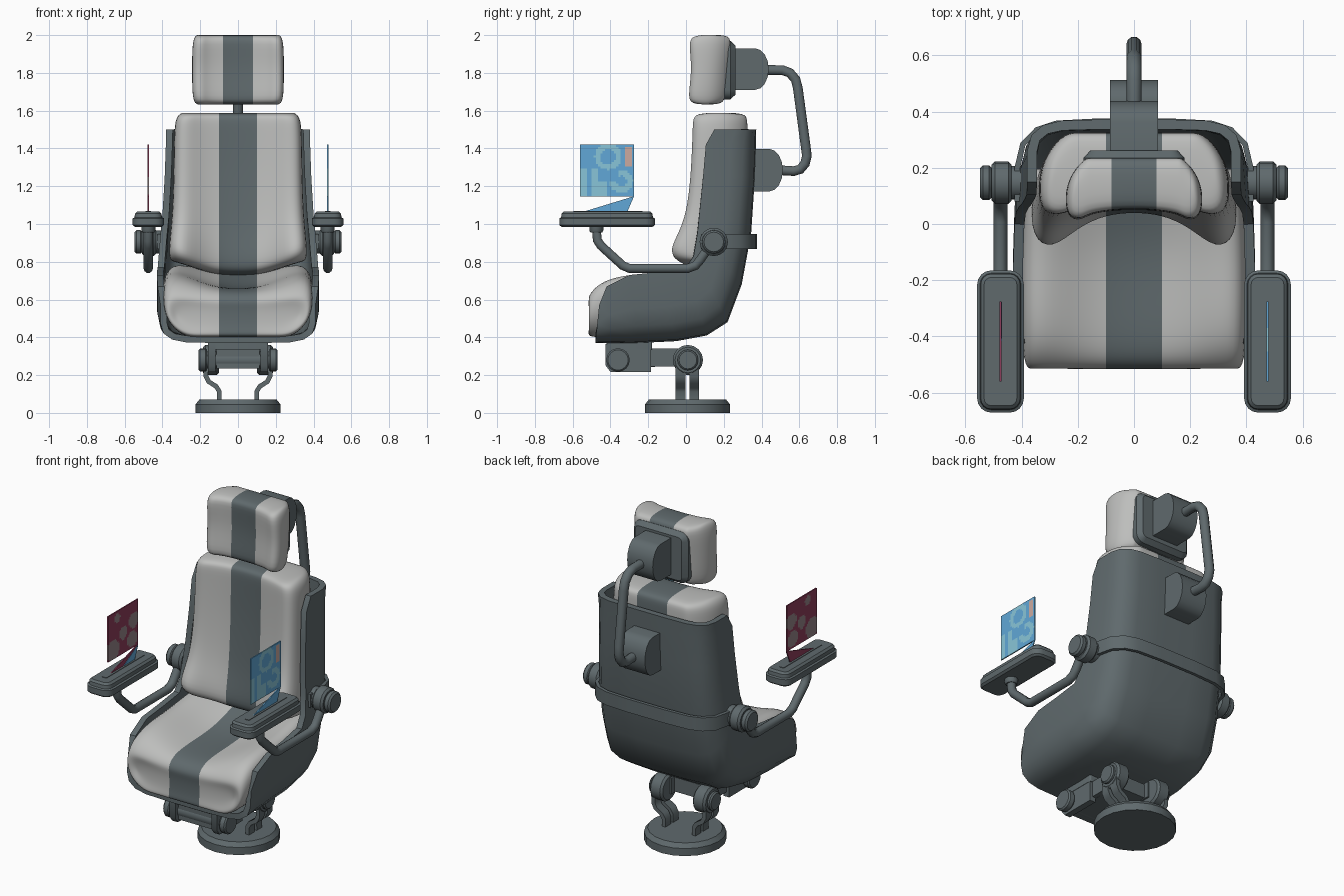
import bpy, bmesh, math

if "Cube" in bpy.data.objects:
    bpy.data.objects.remove(bpy.data.objects["Cube"])

def material(name, rgb):
    m = bpy.data.materials.new(name)
    m.diffuse_color = (*rgb, 1)
    m.use_nodes = True
    m.node_tree.nodes["Principled BSDF"].inputs["Base Color"].default_value = m.diffuse_color
    return m

dark = material("slate grey", (.115, .143, .152))
light = material("light grey", (.51, .515, .505))
blue = material("screen blue", (.12, .39, .68))
cyan = material("screen cyan", (.25, .56, .69))
orange = material("screen orange", (.60, .40, .35))
red = material("screen crimson", (.27, .045, .105))
mauve = material("screen mauve", (.30, .23, .24))

def build(name, verts, faces, mats, rule=None, closed=True):
    me = bpy.data.meshes.new(name)
    me.from_pydata(verts, [], faces)
    bm = bmesh.new()
    bm.from_mesh(me)
    bmesh.ops.remove_doubles(bm, verts=bm.verts, dist=1e-5)
    if closed:
        bmesh.ops.recalc_face_normals(bm, faces=bm.faces)
    if rule:
        for f in bm.faces:
            f.material_index = rule(f.calc_center_median())
    bm.to_mesh(me)
    bm.free()
    for m in mats:
        me.materials.append(m)
    ob = bpy.data.objects.new(name, me)
    bpy.context.scene.collection.objects.link(ob)
    return ob

def thicken(ob, t, offset):
    sol = ob.modifiers.new("thickness", 'SOLIDIFY')
    sol.thickness, sol.offset = t, offset

def loft(rings):
    """Side quads between equal closed rings, as flat verts and faces."""
    n = len(rings[0])
    faces = [(i*n+j, i*n+(j+1) % n, (i+1)*n+(j+1) % n, (i+1)*n+j)
             for i in range(len(rings)-1) for j in range(n)]
    return [v for r in rings for v in r], faces

def slab(name, c, hx, hy, r, layers, axis='z', n=4):
    """Rounded rectangle (or disc) stacked in layers of (height, inset)."""
    rings = []
    for h, ins in layers:
        ring = []
        for k, (sx, sy) in enumerate(((1, 1), (-1, 1), (-1, -1), (1, -1))):
            for i in range(n+1):
                t = (k+i/n)*math.pi/2
                a = sx*(hx-r)+(r-ins)*math.cos(t)
                b = sy*(hy-r)+(r-ins)*math.sin(t)
                p = {'z': (a, b, h), 'y': (a, h, b), 'x': (h, a, b)}[axis]
                ring.append([p[q]+c[q] for q in range(3)])
        rings.append(ring)
    verts, faces = loft(rings)
    m = len(rings[0])
    faces += [tuple(range(m)), tuple(range(len(verts)-m, len(verts)))]
    return build(name, verts, faces, [dark])

def disc(name, r, x0, x1, y, z, bev=.008):
    w = x1-x0
    b = bev*(1 if w > 0 else -1)
    return slab(name, (x0, y, z), r, r, r, [(0, bev), (b, 0), (w-b, 0), (w, bev)], 'x')

def prism(name, pts, x0, x1, mat=dark):
    verts, faces = loft([[(x, *p) for p in pts] for x in (x0, x1)])
    n = len(pts)
    return build(name, verts, faces+[tuple(range(n)), tuple(range(n, 2*n))], [mat])

def tube(name, pts, r):
    cu = bpy.data.curves.new(name, 'CURVE')
    cu.dimensions = '3D'
    cu.bevel_depth, cu.bevel_resolution, cu.use_fill_caps = r, 3, True
    sp = cu.splines.new('POLY')
    sp.points.add(len(pts)-1)
    for p, co in zip(sp.points, pts):
        p.co = (*co, 1)
    cu.materials.append(dark)
    ob = bpy.data.objects.new(name, cu)
    bpy.context.scene.collection.objects.link(ob)

def cushion(name, hw, rows, along_z):
    """Padded block with a centre stripe; rows: pos centre, pos side, half width, front centre, front side, back."""
    rings = []
    for pc, ps, w, fc, fs, bk in rows:
        cols = [(-w, .7), (-.8*w, 1), (-2*hw, .4), (-hw, .06), (0, 0),
                (hw, .06), (2*hw, .4), (.8*w, 1), (w, .7)]
        pos = lambda x: pc+(ps-pc)*max(0, abs(x)-hw)/(w-hw)
        front = [(x, fc+(fs-fc)*f, pos(x)) for x, f in cols]
        back = []
        for x, f in cols:
            edge = abs(x) > 2*hw+1e-6
            d = bk+(fs-bk)*.2 if abs(x) == w else bk
            back.append((x*(.9 if edge else 1), d, pos(x)))
        mid = [(s*w*1.01, (fs+bk)/2, ps) for s in (1, -1)]
        ring = front+[mid[0]]+back[::-1]+[mid[1]]
        rings.append([(x, d, p) if along_z else (x, p, d) for x, d, p in ring])
    verts, faces = loft(rings)
    for o in (0, len(verts)-20):
        faces += [(o+i, o+i+1, o+17-i, o+18-i) for i in range(8)]
        faces += [(o+8, o+9, o+10), (o+18, o+19, o)]
    ob = build(name, verts, faces, [light, dark], lambda c: int(abs(c.x) < hw))
    sub = ob.modifiers.new("round", 'SUBSURF')
    sub.levels = sub.render_levels = 2

# Upholstery
cushion("back_cushion", .1, [
    (.725, .80, .35, .12, .02, .25), (.745, .825, .365, .05, -.07, .27),
    (.80, .88, .365, .035, -.11, .29), (.95, .98, .355, .06, -.04, .31),
    (1.1, 1.1, .345, .07, .0, .32), (1.3, 1.3, .34, .08, .02, .325),
    (1.5, 1.5, .338, .08, .028, .325), (1.565, 1.565, .328, .08, .03, .325),
    (1.59, 1.59, .30, .10, .06, .30)], True)
cushion("seat_cushion", .1, [
    (-.51, -.50, .33, .55, .57, .45), (-.522, -.525, .375, .59, .61, .41),
    (-.49, -.485, .392, .635, .665, .402), (-.42, -.42, .395, .655, .715, .40),
    (-.3, -.3, .40, .66, .745, .40), (-.1, -.1, .40, .665, .755, .41),
    (.05, .05, .39, .71, .785, .45), (.17, .17, .37, .75, .79, .50),
    (.2, .2, .35, .75, .77, .54)], False)
cushion("headrest_cushion", .08, [
    (1.632, 1.632, .22, .06, .035, .185), (1.66, 1.66, .243, .045, .0, .21),
    (1.82, 1.82, .243, .065, .03, .22), (1.97, 1.97, .243, .05, .005, .24),
    (2.003, 2.003, .22, .06, .04, .225)], True)

# Shell: U sections between a rim point and a spine point (rim y,z, spine y,z, half width)
stations = [(-.46, .57, -.48, .37, .41), (-.42, .67, -.40, .37, .425),
            (-.30, .73, -.25, .37, .43), (-.15, .745, -.05, .38, .43),
            (0, .77, .11, .41, .425), (.04, .83, .22, .48, .42),
            (.06, .95, .295, .68, .41), (.07, 1.05, .345, .95, .40),
            (.09, 1.25, .365, 1.25, .388), (.105, 1.42, .37, 1.42, .382),
            (.15, 1.5, .372, 1.5, .38)]
half = [(1, 0), (1, .5), (.96, .75), (.85, .91), (.68, .98), (.3, 1)]
section = half+[(-a, t) for a, t in half[::-1]]
verts = [(a*w, ry+(by-ry)*t, rz+(bz-rz)*t)
         for ry, rz, by, bz, w in stations for a, t in section]
n = len(section)
faces = [(i*n+j, i*n+j+1, (i+1)*n+j+1, (i+1)*n+j)
         for i in range(len(stations)-1) for j in range(n-1)]
shell = build("seat_shell", verts, faces, [dark], closed=False)
thicken(shell, .035, -1)

# Band wrapping the shell between the arm pivots
path = [(.415, .08), (.415, .2), (.395, .285), (.345, .335), (.275, .358), (.12, .366)]
path += [(-x, y) for x, y in path[::-1]]
n = len(path)
band = build("back_band", [(x, y, z) for z in (.868, .948) for x, y in path],
             [(i, i+1, n+i+1, n+i) for i in range(n-1)], [dark], closed=False)
thicken(band, .02, 0)

# Headrest support
slab("headrest_plate", (0, 0, 1.815), .18, .155, .05,
     [(.19, 0), (.235, 0), (.262, .025)], 'y')
for name, y0, yc, zc, h in (("upper_bracket", .24, .365, 1.82, .11),
                            ("lower_bracket", .34, .44, 1.285, .113)):
    arc = [(yc+.073*math.cos(a), zc+h*math.sin(a))
           for a in (math.radians(-90+22.5*i) for i in range(9))]
    prism(name, [(y0, zc-h)]+arc+[(y0, zc+h)], -.085, .085)
tube("headrest_tube", [(0, y, z) for y, z in (
    (.42, 1.815), (.51, 1.815), (.55, 1.80), (.58, 1.765), (.592, 1.72), (.635, 1.40),
    (.64, 1.36), (.63, 1.32), (.605, 1.29), (.57, 1.28), (.49, 1.285))], .027)

# Screens, coloured by rules over (u, v)
def blue_rule(u, v):
    if .85 < u < .96 and .58 < v < .95:
        return 2
    ring = .15 < math.hypot(u-.52, v-.77) < .25
    curl = .10 < math.hypot(u-.76, v-.30) < .22 and not (u < .72 and v > .3)
    return int(ring or curl or (u < .35 and v < .55 and not .12 < u < .22) or (.35 < u < .5 and v < .3))

def red_rule(u, v):
    spots = ((.15, .2, .22), (.5, .45, .14), (.85, .6, .17), (.8, .2, .17), (.3, .85, .1))
    return int(any(math.hypot(u-a, v-b) < r for a, b, r in spots))

# Arms, mirrored
for s, side, mats, rule in ((1, "right", [blue, cyan, orange], blue_rule),
                            (-1, "left", [red, mauve], red_rule)):
    x = s*.475
    disc(side+"_pivot_inner", .06, s*.39, s*.445, .147, .905)
    disc(side+"_pivot_mid", .075, s*.435, s*.507, .147, .905, .012)
    disc(side+"_pivot_cap", .062, s*.505, s*.547, .147, .905, .01)
    tube(side+"_arm_tube", [(x, y, z) for y, z in (
        (.13, .89), (.075, .81), (.05, .78), (.01, .765), (-.30, .765), (-.335, .78),
        (-.45, .885), (-.47, .915), (-.475, .99))], .025)
    slab(side+"_arm_collar", (x, -.475, 0), .037, .037, .037, [(.955, .006), (.965, 0), (1, 0)])
    slab(side+"_arm_pad", (x, -.418, 0), .083, .253, .05,
         [(.985, .012), (.995, 0), (1.03, 0), (1.035, .01), (1.055, .013), (1.066, .025)])
    slab(side+"_pad_slot", (x, -.412, 0), .015, .183, .004, [(1.06, 0), (1.069, 0)])
    prism(side+"_beam", [(-.54, 1.066), (-.31, 1.066), (-.275, 1.147)], x-.003, x+.003, mats[0])
    g, y0, dy, z0, dz = 24, -.56, .285, 1.145, .275
    verts = [(x, y0+dy*i/g, z0+dz*j/g) for i in range(g+1) for j in range(g+1)]
    faces = [(i*(g+1)+j, (i+1)*(g+1)+j, (i+1)*(g+1)+j+1, i*(g+1)+j+1)
             for i in range(g) for j in range(g)]
    screen = build(side+"_screen", verts, faces, mats,
                   lambda c: rule((c.y-y0)/dy, (c.z-z0)/dz), closed=False)
    thicken(screen, .007, 0)
# Blue glow on the inner side of the left beam
prism("left_beam_inner", [(-.42, 1.067), (-.31, 1.067), (-.277, 1.145)], -.473, -.470, blue)

# Undercarriage
slab("base_disc", (0, .008, 0), .225, .225, .225, [(0, 0), (.045, 0), (.07, .02)], n=5)
disc("front_axle", .045, -.2, .2, -.36, .28)
slab("seat_mount", (0, -.30, 0), .16, .12, .01, [(.335, 0), (.385, 0)])
prism("centre_link", [(-.40, .235), (-.02, .25), (-.02, .335), (-.40, .34)], -.115, .115)
for s, side in ((1, "right"), (-1, "left")):
    prism(side+"_mount_lug", [(-.425, .25), (-.40, .217), (-.185, .217), (-.185, .365),
          (-.425, .365)], s*.12, s*.158)
    disc(side+"_axle_cap", .062, s*.165, s*.208, -.36, .28)
    prism(side+"_link_arm", [(-.2, .245), (.01, .245), (.01, .34), (-.2, .34)], s*.09, s*.14)
    disc(side+"_rear_pivot", .08, s*.10, s*.185, .01, .28, .012)
    disc(side+"_rear_cap", .055, s*.18, s*.207, .01, .28)
    leg = [(.10, .06), (.10, .115), (.115, .14), (.155, .165), (.17, .195), (.17, .28)]
    m = len(leg)
    for k, (ya, yb) in enumerate(((-.055, -.003), (.018, .07))):
        ob = build(f"{side}_leg_{k}", [(s*a, y, z) for y in (ya, yb) for a, z in leg],
                   [(i, i+1, m+i+1, m+i) for i in range(m-1)], [dark], closed=False)
        thicken(ob, .025, 0)

# Apply modifiers and curves, then shade
bpy.ops.object.select_all(action='SELECT')
bpy.context.view_layer.objects.active = shell
bpy.ops.object.convert(target='MESH')
bpy.ops.object.shade_smooth_by_angle(angle=math.radians(38))
